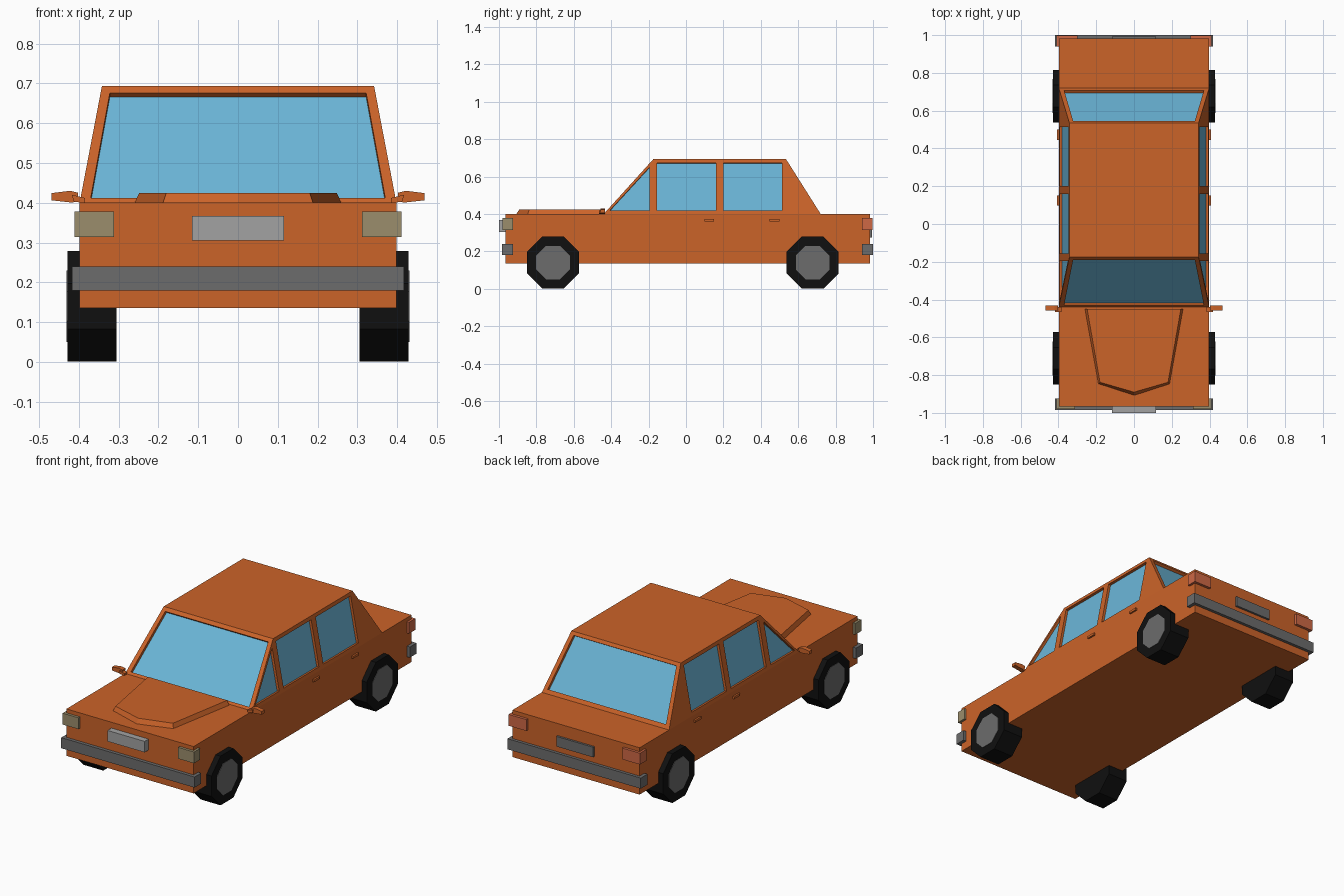
import bpy, bmesh, math
from mathutils import Vector as V

if "Cube" in bpy.data.objects:
    bpy.data.objects.remove(bpy.data.objects["Cube"])


def material(name, r, g, b):
    m = bpy.data.materials.new(name)
    m.diffuse_color = (r, g, b, 1)
    m.use_nodes = True
    m.node_tree.nodes["Principled BSDF"].inputs["Base Color"].default_value = m.diffuse_color
    return m


PAINT = material("orange_paint", 0.60, 0.125, 0.022)
GLASS = material("blue_glass", 0.147, 0.468, 0.687)
RUBBER = material("black_rubber", 0.005, 0.005, 0.005)
LAMP = material("lamp_lens", 0.33, 0.27, 0.15)
TAIL = material("tail_lens", 0.62, 0.14, 0.06)
STEEL = material("dark_steel", 0.15, 0.15, 0.15)
CHROME = material("pale_metal", 0.36, 0.36, 0.36)


def loft(name, a, b, mat):
    """Closed solid between two matching outlines."""
    bm = bmesh.new()
    va = [bm.verts.new(p) for p in a]
    vb = [bm.verts.new(p) for p in b]
    n = len(a)
    bm.faces.new(va)
    bm.faces.new(vb)
    for i in range(n):
        j = (i + 1) % n
        bm.faces.new((va[i], va[j], vb[j], vb[i]))
    bmesh.ops.recalc_face_normals(bm, faces=bm.faces)
    me = bpy.data.meshes.new(name)
    bm.to_mesh(me)
    bm.free()
    me.materials.append(mat)
    ob = bpy.data.objects.new(name, me)
    bpy.context.collection.objects.link(ob)
    return ob


def rect(x0, x1, y0, y1, z):
    return [(x0, y0, z), (x1, y0, z), (x1, y1, z), (x0, y1, z)]


def box(name, x0, x1, y0, y1, z0, z1, mat):
    return loft(name, rect(x0, x1, y0, y1, z0), rect(x0, x1, y0, y1, z1), mat)


# Lower body and cabin
W, WR, Z0, Z1 = 0.398, 0.342, 0.40, 0.693
FB, FT, RB, RT = -0.44, -0.175, 0.72, 0.535
box("lower_body", -W, W, -0.965, 0.983, 0.135, Z0, PAINT)
cabin = loft("cabin", rect(-W, W, FB, RB, Z0), rect(-WR, WR, FT, RT, Z1), PAINT)


def window(name, pts, outward, depth):
    """Cut a recess in the cabin and lay a pane at its bottom."""
    pts = [V(p) for p in pts]
    n = (pts[1] - pts[0]).cross(pts[2] - pts[0]).normalized()
    if n.dot(V(outward)) < 0:
        n = -n
    cutter = loft("cutter", [p - n * depth for p in pts], [p + n * 0.03 for p in pts], PAINT)
    cutter.hide_render = True
    mod = cabin.modifiers.new("recess", 'BOOLEAN')
    mod.operation, mod.solver, mod.object = 'DIFFERENCE', 'EXACT', cutter
    bpy.context.view_layer.objects.active = cabin
    bpy.ops.object.modifier_apply(modifier=mod.name)
    bpy.data.objects.remove(cutter)
    loft(name, [p - n * (depth + 0.003) for p in pts], [p - n * (depth - 0.002) for p in pts], GLASS)


def slope(z, bottom, top):
    return bottom + (top - bottom) * (z - Z0) / (Z1 - Z0)


# Windscreen and rear window
for name, bottom, top, out, zb in (("windscreen", FB, FT, (0, -1, 0), 0.412),
                                   ("rear_window", RB, RT, (0, 1, 0), 0.42)):
    window(name, [(x, slope(z, bottom, top), z) for x, z in
                  ((-0.37, zb), (0.37, zb), (0.322, 0.676), (-0.322, 0.676))], out, 0.018)

# Side windows
PANES = {"quarter_window": [(-0.408, 0.418), (-0.195, 0.418), (-0.195, 0.65)],
         "front_door_window": [(-0.155, 0.42), (0.16, 0.42), (0.16, 0.673), (-0.155, 0.673)],
         "rear_door_window": [(0.20, 0.42), (0.513, 0.42), (0.513, 0.673), (0.20, 0.673)]}
for s in (-1, 1):
    for name, prof in PANES.items():
        window(name, [(s * slope(z, W, WR), y, z) for y, z in prof], (s, 0, 0), 0.016)

# Raised bonnet panel
outer = [(-0.262, -0.45), (-0.19, -0.848), (0, -0.91), (0.19, -0.848), (0.262, -0.45)]
inner = [(-0.248, -0.45), (-0.18, -0.838), (0, -0.89), (0.18, -0.838), (0.248, -0.45)]
loft("bonnet_panel", [(x, y, Z0 - 0.005) for x, y in outer],
     [(x, y, 0.425) for x, y in inner], PAINT)

# Bumpers, grille and rear plate
box("front_bumper", -0.417, 0.417, -0.984, -0.925, 0.18, 0.24, STEEL)
box("rear_bumper", -0.417, 0.417, 0.94, 1.0, 0.18, 0.24, STEEL)
box("grille", -0.116, 0.116, -1.0, -0.96, 0.305, 0.367, CHROME)
box("rear_plate", -0.115, 0.115, 0.98, 0.995, 0.275, 0.332, STEEL)


def octagon(x, y, r):
    R = r / math.cos(math.pi / 8)
    return [(x, y + R * math.cos(a), 0.14 + R * math.sin(a))
            for a in (math.pi / 8 + k * math.pi / 4 for k in range(8))]


for s in (-1, 1):
    # Lamps
    for name, xi, y0, y1, mat in (("headlight", 0.312, -0.98, -0.925, LAMP),
                                  ("tail_light", 0.30, 0.94, 0.998, TAIL)):
        box(name, *sorted((s * xi, s * 0.411)), y0, y1, 0.314, 0.378, mat)
    # Wheels
    for y in (-0.711, 0.677):
        loft("tyre", octagon(s * 0.305, y, 0.139), octagon(s * 0.429, y, 0.139), RUBBER)
        loft("hub", octagon(s * 0.41, y, 0.09), octagon(s * 0.431, y, 0.09), STEEL)
    # Door handles
    for y in (0.098, 0.446):
        box("door_handle", *sorted((s * 0.39, s * 0.408)), y, y + 0.053, 0.36, 0.373, PAINT)
    # Wing mirrors: stem and head
    stem = [(0.385, 0.40), (0.412, 0.402), (0.418, 0.42), (0.385, 0.412)]
    head = [(0.402, 0.412), (0.414, 0.40), (0.469, 0.406), (0.469, 0.424), (0.422, 0.43), (0.402, 0.425)]
    for name, prof, y0, y1 in (("mirror_stem", stem, -0.465, -0.44),
                               ("mirror_head", head, -0.458, -0.432)):
        loft(name, [(s * x, y0, z) for x, z in prof], [(s * x, y1, z) for x, z in prof], PAINT)
